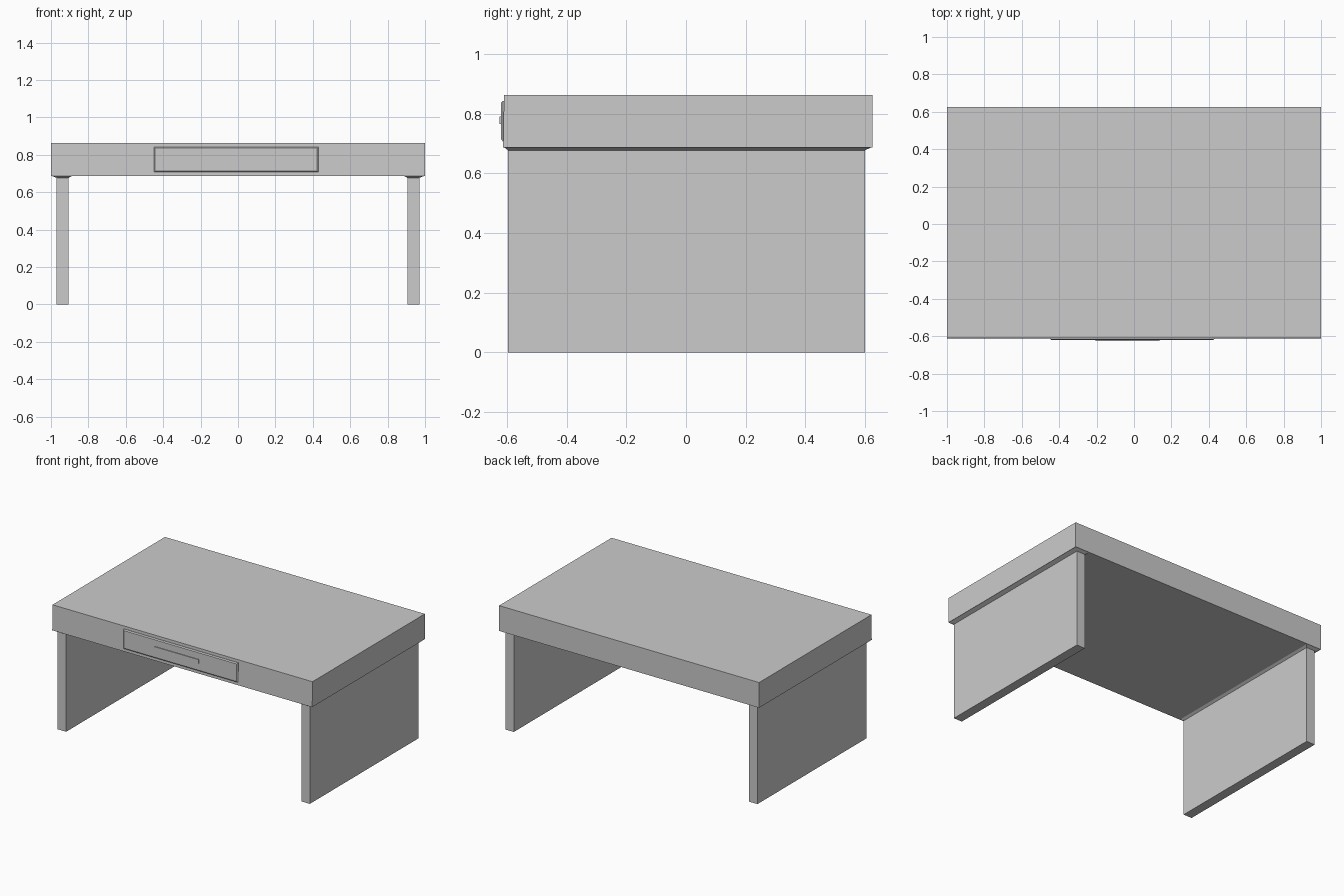
import bpy, bmesh

if "Cube" in bpy.data.objects:
    bpy.data.objects.remove(bpy.data.objects["Cube"])


def loft(name, rings):
    """Closed solid through stacked rectangles (four points each)."""
    bm = bmesh.new()
    loops = [[bm.verts.new(p) for p in ring] for ring in rings]
    for a, b in zip(loops, loops[1:]):
        for i in range(4):
            j = (i + 1) % 4
            bm.faces.new((a[i], a[j], b[j], b[i]))
    bm.faces.new(loops[0])
    bm.faces.new(loops[-1])
    bmesh.ops.recalc_face_normals(bm, faces=bm.faces)
    mesh = bpy.data.meshes.new(name)
    bm.to_mesh(mesh)
    bm.free()
    ob = bpy.data.objects.new(name, mesh)
    bpy.context.collection.objects.link(ob)
    return ob


def flat(x0, x1, y0, y1, z):
    return [(x0, y0, z), (x1, y0, z), (x1, y1, z), (x0, y1, z)]


def upright(x0, x1, z0, z1, y):
    return [(x0, y, z0), (x1, y, z0), (x1, y, z1), (x0, y, z1)]


# Thick desktop slab
loft("desktop", [flat(-1, 1, -0.613, 0.625, 0.687), flat(-1, 1, -0.61, 0.625, 0.863)])

# Panel legs, flaring out where they meet the slab
leg = loft("panel_legs", [
    flat(0.905, 0.97, -0.596, 0.6, 0),
    flat(0.905, 0.97, -0.596, 0.6, 0.677),
    flat(0.885, 1.0, -0.613, 0.625, 0.689)])
leg.modifiers.new("mirror", 'MIRROR').use_mirror_merge = False

# Drawer front with a narrow chamfered border
loft("drawer_front", [
    upright(-0.45, 0.43, 0.707, 0.843, -0.605),
    upright(-0.45, 0.43, 0.707, 0.843, -0.614),
    upright(-0.443, 0.423, 0.714, 0.836, -0.62)])

# Drawer pull
loft("drawer_pull", [
    upright(-0.205, 0.135, 0.765, 0.79, -0.61),
    upright(-0.205, 0.135, 0.765, 0.79, -0.625)])
